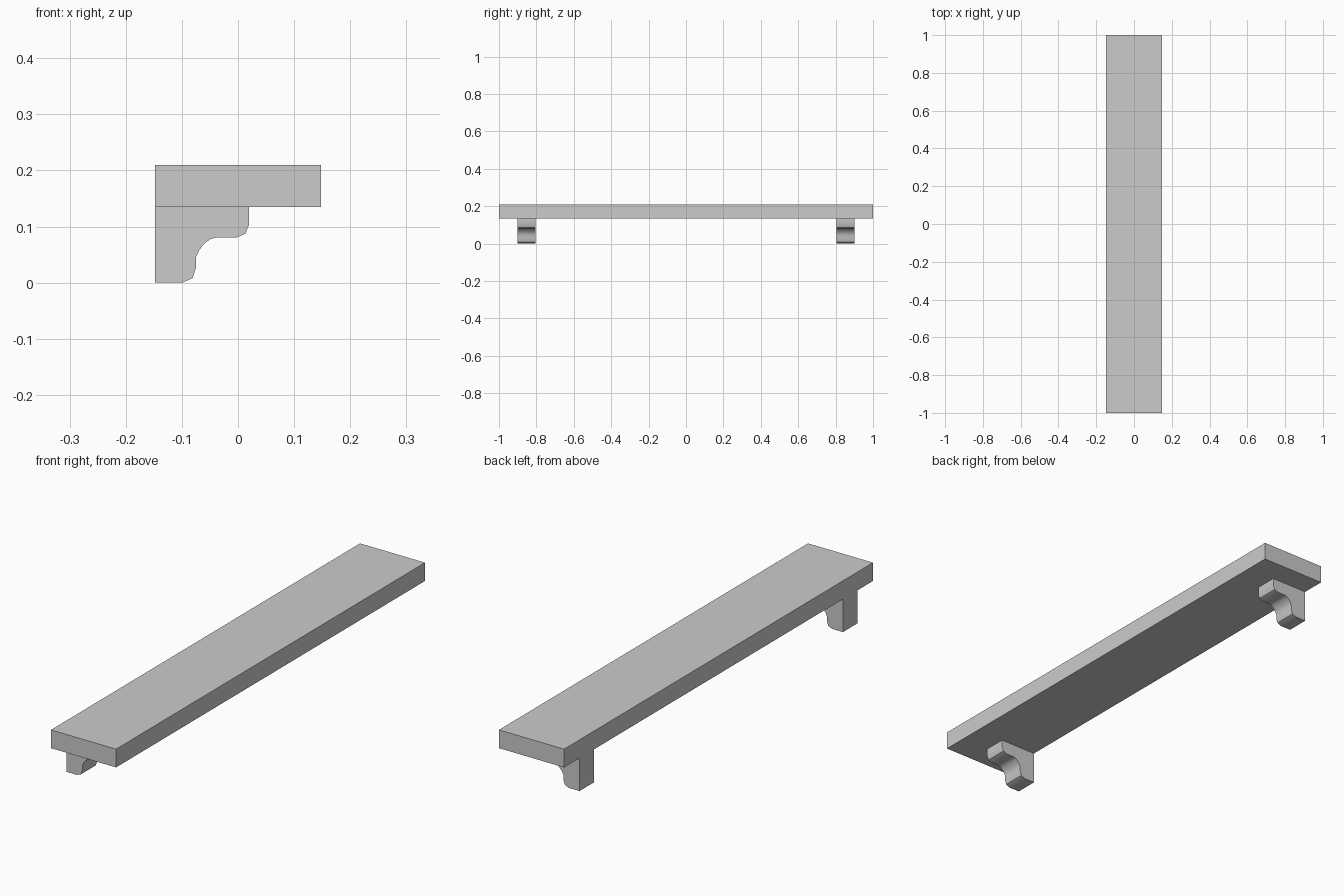
import bpy, bmesh, math

if "Cube" in bpy.data.objects:
    bpy.data.objects.remove(bpy.data.objects["Cube"])


def extrude_profile(name, profile, y0, y1, smooth=False):
    """Extrude an (x, z) outline along y into a closed solid."""
    bm = bmesh.new()
    face = bm.faces.new([bm.verts.new((x, y0, z)) for x, z in profile])
    ext = bmesh.ops.extrude_face_region(bm, geom=[face], use_keep_orig=True)
    verts = [g for g in ext["geom"] if isinstance(g, bmesh.types.BMVert)]
    bmesh.ops.translate(bm, verts=verts, vec=(0, y1 - y0, 0))
    bmesh.ops.recalc_face_normals(bm, faces=bm.faces)
    mesh = bpy.data.meshes.new(name)
    bm.to_mesh(mesh)
    bm.free()
    obj = bpy.data.objects.new(name, mesh)
    bpy.context.collection.objects.link(obj)
    if smooth:
        bpy.ops.object.select_all(action="DESELECT")
        obj.select_set(True)
        bpy.context.view_layer.objects.active = obj
        bpy.ops.object.shade_smooth_by_angle(angle=math.radians(30))
    return obj


HALF_DEPTH, SHELF_BOTTOM, SHELF_TOP = 0.1475, 0.135, 0.21

# Shelf board
extrude_profile("shelf_board", [
    (-HALF_DEPTH, SHELF_BOTTOM), (HALF_DEPTH, SHELF_BOTTOM),
    (HALF_DEPTH, SHELF_TOP), (-HALF_DEPTH, SHELF_TOP)], -1, 1)

# Bracket outline: rounded foot, concave cove, rounded nose
bracket = [
    (-HALF_DEPTH, 0), (-0.099, 0), (-0.081, 0.008), (-0.075, 0.026),
    (-0.075, 0.045), (-0.069, 0.058), (-0.063, 0.066), (-0.056, 0.073),
    (-0.048, 0.078), (-0.040, 0.080), (-0.004, 0.080), (0.013, 0.087),
    (0.020, 0.104), (0.020, SHELF_BOTTOM), (-HALF_DEPTH, SHELF_BOTTOM)]

# Brackets near both ends
for name, y in (("front_bracket", -0.90), ("back_bracket", 0.805)):
    extrude_profile(name, bracket, y, y + 0.095, smooth=True)
